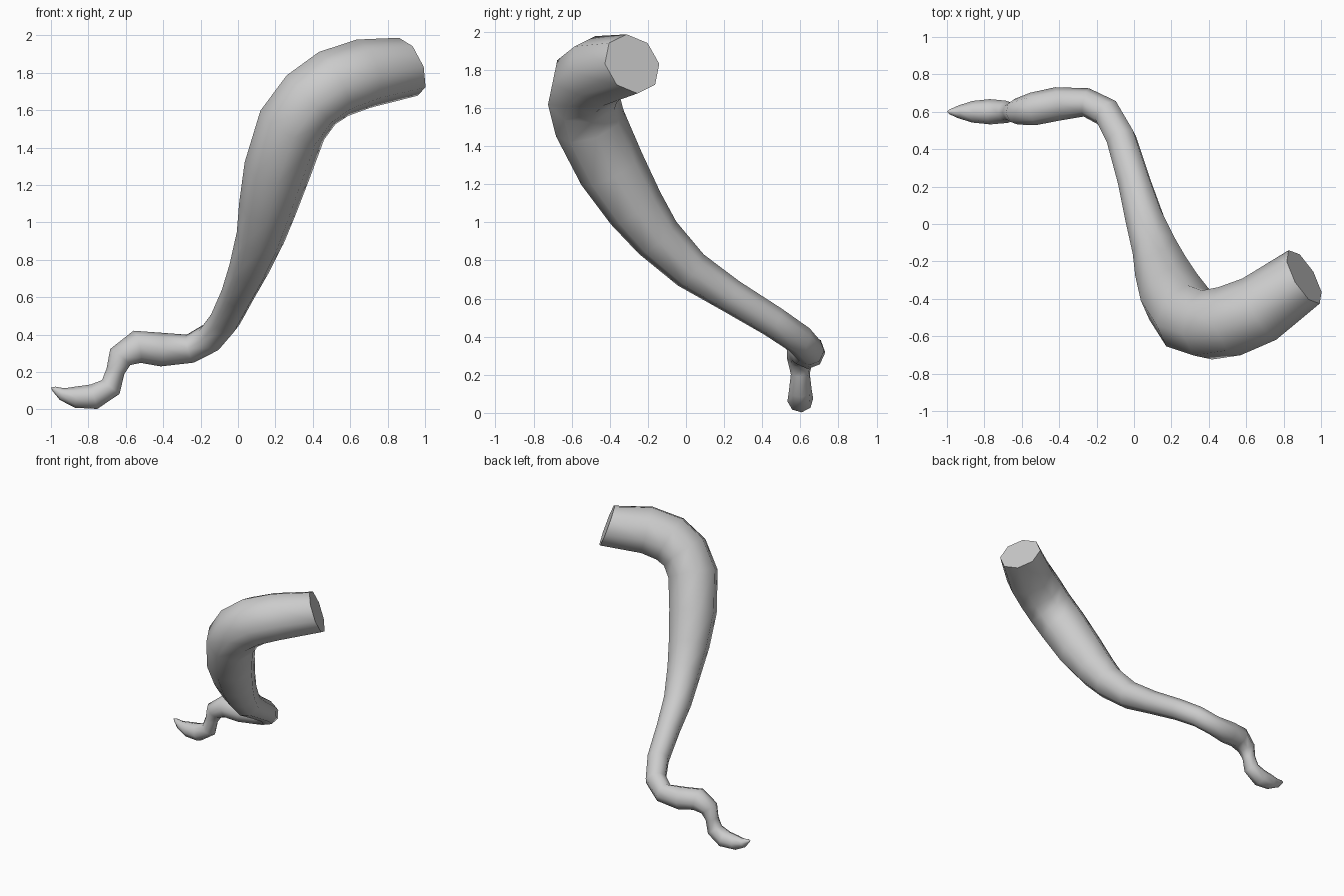
import bpy, bmesh, math
from mathutils import Vector

if "Cube" in bpy.data.objects:
    bpy.data.objects.remove(bpy.data.objects["Cube"])

SIDES = 8
# Centre line with radius: thick cut end down to the curled tip
PATH = [
    (0.91, -0.283, 1.832, 0.165), (0.67, -0.455, 1.795, 0.187),
    (0.51, -0.52, 1.74, 0.192), (0.39, -0.54, 1.655, 0.19),
    (0.29, -0.505, 1.52, 0.19), (0.21, -0.39, 1.28, 0.18),
    (0.158, -0.265, 1.075, 0.155), (0.12, -0.15, 0.92, 0.13),
    (0.058, 0.025, 0.75, 0.107), (0.0, 0.23, 0.617, 0.09),
    (-0.068, 0.455, 0.48, 0.083), (-0.145, 0.595, 0.385, 0.08),
    (-0.255, 0.65, 0.325, 0.077), (-0.41, 0.642, 0.32, 0.09),
    (-0.54, 0.615, 0.335, 0.088), (-0.63, 0.6, 0.28, 0.069),
    (-0.655, 0.6, 0.205, 0.05), (-0.68, 0.6, 0.12, 0.06),
    (-0.77, 0.6, 0.068, 0.068), (-0.865, 0.6, 0.066, 0.058),
    (-0.94, 0.6, 0.082, 0.034), (-0.984, 0.6, 0.11, 0.014),
]
pts = [Vector(p[:3]) for p in PATH]

# Ring directions; the cut end is tilted
dirs = []
for i in range(len(pts)):
    a, b = pts[max(i - 1, 0)], pts[min(i + 1, len(pts) - 1)]
    if 0 < i < len(pts) - 1:
        dirs.append(((pts[i] - a).normalized() + (b - pts[i]).normalized()).normalized())
    else:
        dirs.append((b - a).normalized())
dirs[0] = Vector((-0.81, -0.47, -0.34)).normalized()

# Sweep octagon rings with a non-twisting frame
bm = bmesh.new()
rings = []
up = Vector((0, 0, 1))
for i, (c, d) in enumerate(zip(pts, dirs)):
    if i:
        up = dirs[i - 1].rotation_difference(d) @ up
    up = (up - d * up.dot(d)).normalized()
    side = d.cross(up)
    ring = []
    for k in range(SIDES):
        t = 2 * math.pi * k / SIDES
        ring.append(bm.verts.new(c + PATH[i][3] * (math.cos(t) * up + math.sin(t) * side)))
    rings.append(ring)
for r, s in zip(rings, rings[1:]):
    for k in range(SIDES):
        n = (k + 1) % SIDES
        bm.faces.new((r[k], r[n], s[n], s[k]))

# Flat cut end and pointed tip
bm.faces.new(rings[0])
tip = bm.verts.new((-1.0, 0.6, 0.117))
for k in range(SIDES):
    bm.faces.new((rings[-1][k], rings[-1][(k + 1) % SIDES], tip))
bmesh.ops.recalc_face_normals(bm, faces=bm.faces)

mesh = bpy.data.meshes.new("curled_tail")
bm.to_mesh(mesh)
bm.free()
tail = bpy.data.objects.new("curled_tail", mesh)
bpy.context.collection.objects.link(tail)
bpy.context.view_layer.objects.active = tail
tail.select_set(True)
bpy.ops.object.shade_smooth_by_angle(angle=math.radians(60))
